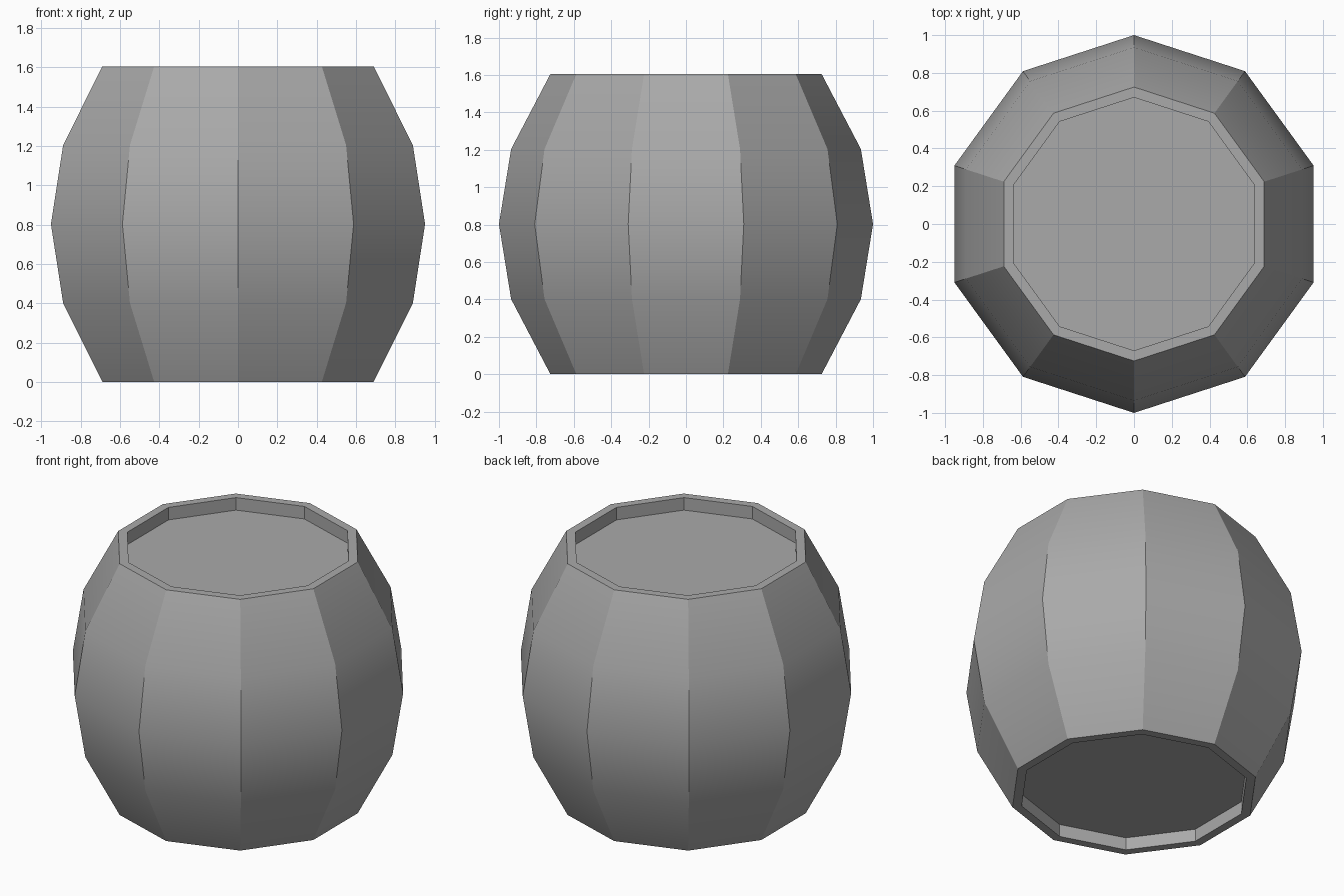
import bpy
import bmesh
import math

cube = bpy.data.objects.get("Cube")
if cube:
    bpy.data.objects.remove(cube, do_unlink=True)

SIDES = 10
HEIGHT = 1.605
RECESS = 0.08

# Plain grey for the whole barrel
grey = bpy.data.materials.new("barrel_grey")
grey.use_nodes = True
colour = (0.4, 0.4, 0.4, 1)
grey.diffuse_color = colour
grey.node_tree.nodes["Principled BSDF"].inputs["Base Color"].default_value = colour

# Profile from the recessed base, over the bulging staves, to the recessed lid
belly = [(0.725, 0), (0.935, 0.25), (1.0, 0.5), (0.935, 0.75), (0.725, 1)]
profile = [(0.67, RECESS), (0.67, 0)]
profile += [(r, t * HEIGHT) for r, t in belly]
profile += [(0.67, HEIGHT), (0.67, HEIGHT - RECESS)]

bm = bmesh.new()


def ring(radius, z):
    """Ring of vertices with a corner facing the front."""
    angles = [math.tau * i / SIDES - math.pi / 2 for i in range(SIDES)]
    return [bm.verts.new((radius * math.cos(a), radius * math.sin(a), z)) for a in angles]


rings = [ring(r, z) for r, z in profile]
for low, high in zip(rings, rings[1:]):
    for i in range(SIDES):
        j = (i + 1) % SIDES
        bm.faces.new((low[i], low[j], high[j], high[i]))

# Base and lid
bm.faces.new(rings[0][::-1])
bm.faces.new(rings[-1])
bmesh.ops.recalc_face_normals(bm, faces=bm.faces)

mesh = bpy.data.meshes.new("barrel")
bm.to_mesh(mesh)
bm.free()
mesh.materials.append(grey)
barrel = bpy.data.objects.new("barrel", mesh)
bpy.context.collection.objects.link(barrel)

# Smooth along the staves, sharp between them
bpy.ops.object.select_all(action="DESELECT")
barrel.select_set(True)
bpy.context.view_layer.objects.active = barrel
bpy.ops.object.shade_smooth_by_angle(angle=math.radians(25))
